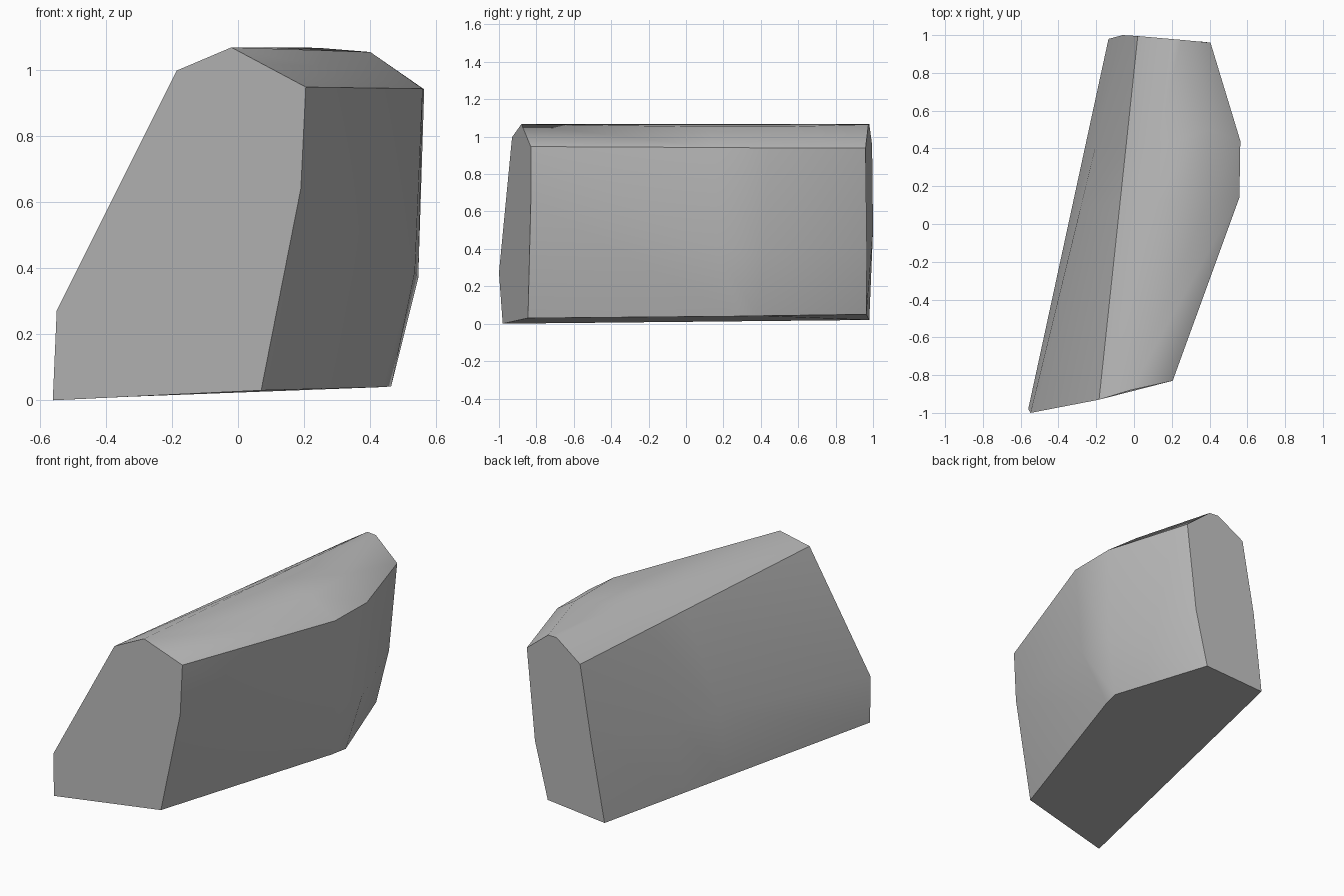
import bpy
import bmesh
import math
from mathutils import Vector

cube = bpy.data.objects.get("Cube")
if cube:
    bpy.data.objects.remove(cube, do_unlink=True)

# Plain grey stone
stone = bpy.data.materials.new("stone_grey")
stone.use_nodes = True
grey = (0.5, 0.5, 0.5, 1)
stone.diffuse_color = grey
bsdf = stone.node_tree.nodes["Principled BSDF"]
bsdf.inputs["Base Color"].default_value = grey
bsdf.inputs["Roughness"].default_value = 0.8

# Long edges of the block: front end, back end, optional bulge points between
edges = [
    ((-.56, -.98, 0), (-.135, .98, .02), None),          # lower left
    ((-.548, -1, .272), (-.06, 1, .5), None),            # left break
    ((-.185, -.93, .997), (.02, .995, .955), None),      # left shoulder
    ((-.02, -.88, 1.067), (.19, .98, 1.067), None),      # crest
    ((-.02, -.88, 1.067), (.25, .975, 1.065),
     ((.40, .13, 1.053), (.40, .5, 1.053))),             # right crest
    ((.205, -.83, .947), (.405, .96, .94),
     ((.558, .14, .942), (.563, .44, .94))),             # right shoulder
    ((.19, -.83, .64), (.345, .967, .39),
     ((.535, .17, .39), (.545, .42, .37))),              # right break
    ((.07, -.845, .03), (.26, .965, .05),
     ((.44, .28, .04), (.463, .38, .042))),              # lower right
]

bm = bmesh.new()
rails = []
for front, back, bulge in edges:
    f, b = Vector(front), Vector(back)
    mid = bulge or (f.lerp(b, .54), f.lerp(b, .7))
    rails.append([bm.verts.new(p) for p in (f, *mid, b)])

# Skin between neighbouring rails
for i, rail in enumerate(rails):
    other = rails[(i + 1) % len(rails)]
    for k in range(len(rail) - 1):
        bm.faces.new((rail[k], rail[k + 1], other[k + 1], other[k]))

# End faces
for k in (0, -1):
    bm.faces.new([rail[k] for rail in rails])

bmesh.ops.remove_doubles(bm, verts=bm.verts, dist=0.001)
bmesh.ops.recalc_face_normals(bm, faces=bm.faces)
mesh = bpy.data.meshes.new("stone_block")
bm.to_mesh(mesh)
bm.free()

block = bpy.data.objects.new("stone_block", mesh)
bpy.context.collection.objects.link(block)
mesh.materials.append(stone)

# Soft shading across shallow creases only
bpy.ops.object.select_all(action='DESELECT')
block.select_set(True)
bpy.context.view_layer.objects.active = block
bpy.ops.object.shade_smooth_by_angle(angle=math.radians(38))
